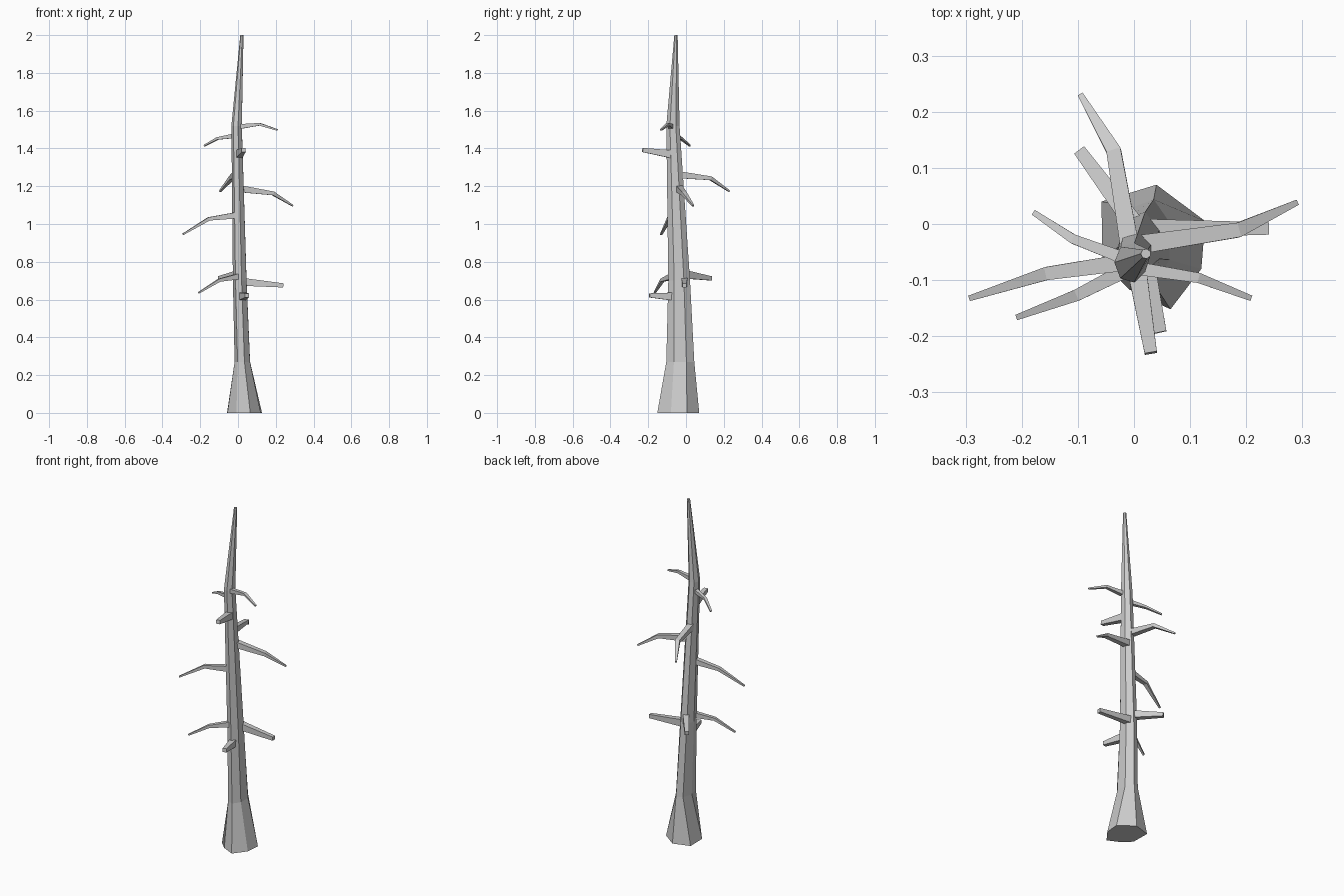
import bpy, bmesh, math
from mathutils import Vector

if "Cube" in bpy.data.objects:
    bpy.data.objects.remove(bpy.data.objects["Cube"])


def skin(name, rings):
    """Bridge a series of equal-length rings into a closed, flat-shaded tube."""
    bm = bmesh.new()
    loops = [[bm.verts.new(p) for p in ring] for ring in rings]
    n = len(loops[0])
    for a, b in zip(loops, loops[1:]):
        for i in range(n):
            j = (i + 1) % n
            bm.faces.new((a[i], a[j], b[j], b[i]))
    bm.faces.new(loops[0][::-1])
    bm.faces.new(loops[-1])
    bmesh.ops.recalc_face_normals(bm, faces=bm.faces)
    mesh = bpy.data.meshes.new(name)
    bm.to_mesh(mesh)
    bm.free()
    ob = bpy.data.objects.new(name, mesh)
    bpy.context.collection.objects.link(ob)
    return ob


def trunk_ring(cx, cy, rx, ry, z, sides=7):
    angles = [math.radians(25 + 360 * k / sides) for k in range(sides)]
    return [(cx + rx * math.cos(a), cy + ry * math.sin(a), z) for a in angles]


def branch(name, points, widths, heights):
    """Four-sided tapering limb; sections stay vertical."""
    pts = [Vector(p) for p in points]
    rings = []
    for i, p in enumerate(pts):
        d = pts[min(i + 1, len(pts) - 1)] - pts[max(i - 1, 0)]
        side = Vector((-d.y, d.x, 0)).normalized() * widths[i] / 2
        up = side.cross(d).normalized()
        if up.z < 0:
            up = -up
        up *= heights[i] / 2
        rings.append([p - side - up, p + side - up, p + side + up, p - side + up])
    skin(name, rings)


# Trunk: irregular flared foot, then tapering seven-sided rings
foot = [(0.127, 0.005, 0), (0.04, 0.07, 0), (-0.058, 0.04, 0), (-0.056, -0.07, 0),
        (-0.008, -0.117, 0), (0.065, -0.152, 0), (0.12, -0.08, 0)]
skin("trunk", [foot,
               trunk_ring(0.025, -0.03, 0.043, 0.076, 0.27),
               trunk_ring(0.011, -0.036, 0.038, 0.059, 0.70),
               trunk_ring(-0.006, -0.069, 0.029, 0.036, 1.52),
               trunk_ring(0.021, -0.053, 0.009, 0.009, 2.0)])

# Long drooping branches: root, bend, tip, size factor
long_branches = [
    [(0.0, -0.078, 1.515), (0.115, -0.096, 1.528), (0.208, -0.132, 1.498), 0.7],
    [(-0.015, -0.062, 1.467), (-0.108, -0.027, 1.453), (-0.178, 0.02, 1.415), 0.65],
    [(-0.006, -0.05, 1.262), (-0.036, 0.13, 1.242), (-0.095, 0.23, 1.173), 1.0],
    [(0.0, -0.038, 1.188), (0.185, -0.011, 1.162), (0.29, 0.038, 1.097), 1.0],
    [(0.0, -0.066, 1.047), (-0.155, -0.088, 1.027), (-0.292, -0.132, 0.945), 0.9],
    [(0.0, -0.075, 0.722), (-0.1, -0.126, 0.702), (-0.208, -0.166, 0.636), 0.8],
]
for i, (root, bend, tip, s) in enumerate(long_branches):
    branch(f"long_branch_{i + 1}", [root, bend, tip],
           [0.034 * s, 0.026 * s, 0.010], [0.038 * s, 0.02 * s, 0.008])

# Short broken stubs: root, tip
stubs = [
    [(0.005, -0.08, 1.37), (0.03, -0.23, 1.392)],
    [(0.0, 0.0, 0.732), (-0.097, 0.131, 0.712)],
    [(0.02, -0.008, 0.694), (0.24, -0.008, 0.675)],
    [(0.02, -0.07, 0.616), (0.047, -0.193, 0.622)],
]
for i, (root, tip) in enumerate(stubs):
    branch(f"stub_branch_{i + 1}", [root, tip], [0.034, 0.022], [0.042, 0.022])
